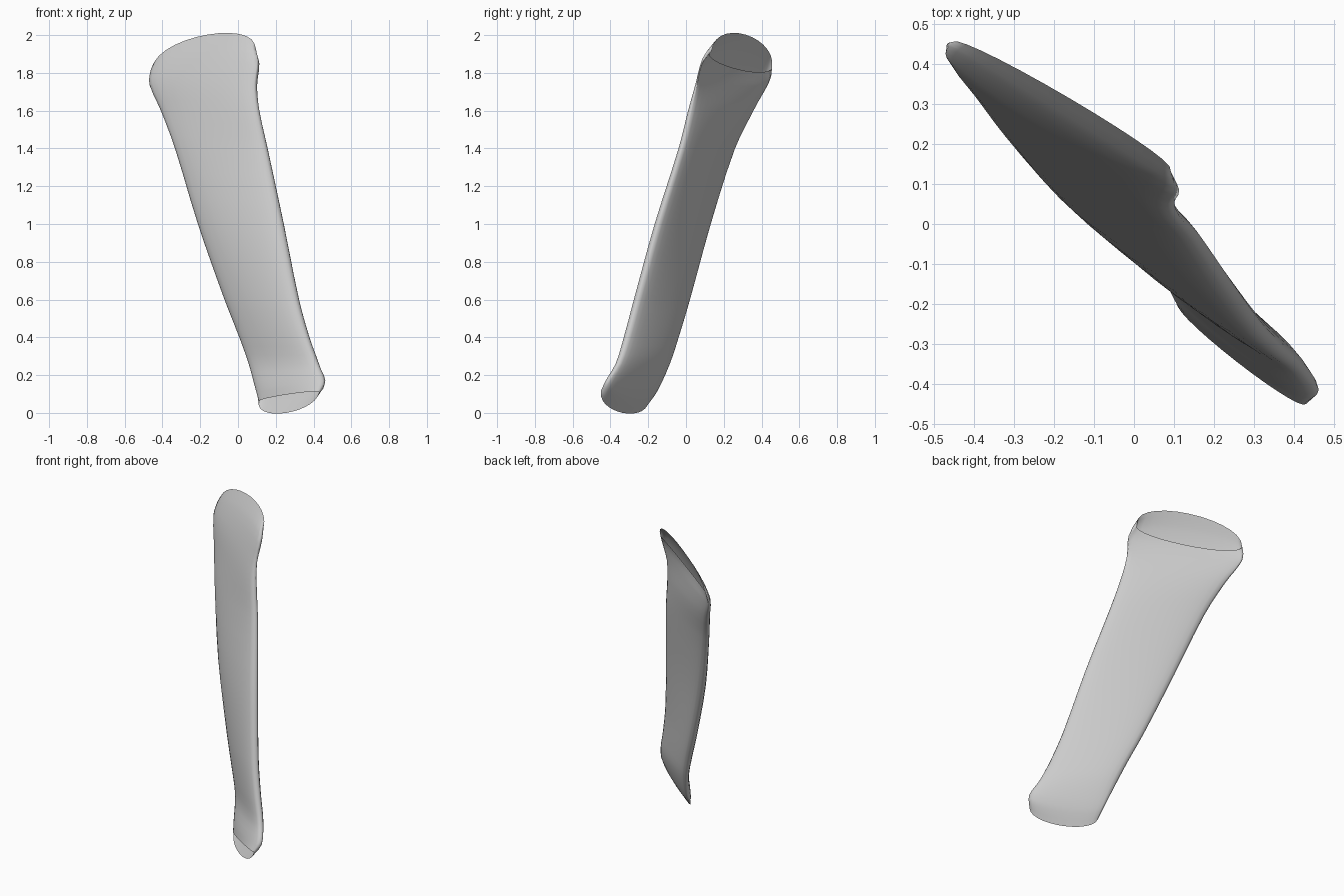
import bpy, bmesh, math
from mathutils import Vector

if "Cube" in bpy.data.objects:
    bpy.data.objects.remove(bpy.data.objects["Cube"])

# Each ring of the sleeve: left tip, right tip, front bulge, back bulge
RINGS = [
    ((.11, -.20, .06), (.43, -.45, .11), (-.015, -.018, .012), (-.015, -.01, -.085)),
    ((.095, -.15, .13), (.462, -.415, .17), (-.025, -.045, .00), (.005, .005, -.05)),
    ((.06, -.09, .26), (.425, -.365, .26), (-.025, -.035, 0), (.025, .025, 0)),
    ((.012, -.045, .40), (.375, -.32, .40), (-.03, -.04, 0), (.025, .03, 0)),
    ((-.065, .015, .60), (.32, -.265, .60), (-.035, -.045, 0), (.025, .03, 0)),
    ((-.205, .125, 1.0), (.24, -.155, 1.0), (-.04, -.045, 0), (.025, .03, 0)),
    ((-.33, .255, 1.4), (.155, -.03, 1.4), (-.03, -.04, 0), (.025, .025, 0)),
    ((-.405, .355, 1.6), (.113, .02, 1.6), (-.03, -.04, 0), (.02, .02, 0)),
    ((-.466, .43, 1.73), (.101, .055, 1.73), (-.03, -.03, .03), (.01, .00, 0)),
    ((-.467, .45, 1.78), (.113, .085, 1.85), (-.012, -.005, .09), (.005, -.025, -.025)),
    ((-.455, .455, 1.82), (.09, .135, 1.915), (.02, .02, .135), (.01, -.05, -.04)),
]
POWERS = [0.9] + [0.75] * 9 + [0.85]
HALF = 14   # steps along the front and along the back
STEPS = 3   # smooth rings between neighbouring key rings


def ring_points(left, right, front, back, power):
    left, right = Vector(left), Vector(right)
    mid, half = (left + right) / 2, (right - left) / 2
    pts = []
    for i in range(HALF * 2):
        a = math.pi * i / HALF
        bulge = Vector(front if i < HALF else back)
        pts.append(mid - half * math.cos(a) + bulge * abs(math.sin(a)) ** power)
    return pts


def spline(p0, p1, p2, p3, t):
    """Cubic through p1 and p2, with tangents scaled for uneven spacing."""
    d0, d1, d2 = ((b - a).length for a, b in ((p0, p1), (p1, p2), (p2, p3)))
    m1 = (p2 - p0) * (d1 / max(d0 + d1, 1e-6))
    m2 = (p3 - p1) * (d1 / max(d1 + d2, 1e-6))
    return (p1 * (2 * t**3 - 3 * t**2 + 1) + m1 * (t**3 - 2 * t**2 + t)
            + p2 * (3 * t**2 - 2 * t**3) + m2 * (t**3 - t**2))


keys = [ring_points(*r, p) for r, p in zip(RINGS, POWERS)]
last = len(keys) - 1
rows = []
for k in range(last):
    quad = [keys[max(k - 1, 0)], keys[k], keys[k + 1], keys[min(k + 2, last)]]
    for s in range(STEPS):
        rows.append([spline(*p, s / STEPS) for p in zip(*quad)])
rows.append(keys[-1])

# Open, flattened sleeve lofted through the rings
bm = bmesh.new()
loops = [[bm.verts.new(p) for p in row] for row in rows]
n = HALF * 2
for lo, hi in zip(loops, loops[1:]):
    for i in range(n):
        j = (i + 1) % n
        bm.faces.new((lo[i], lo[j], hi[j], hi[i]))
mesh = bpy.data.meshes.new("flattened_sleeve")
bm.to_mesh(mesh)
bm.free()
mesh.shade_smooth()
obj = bpy.data.objects.new("flattened_sleeve", mesh)
bpy.context.collection.objects.link(obj)
